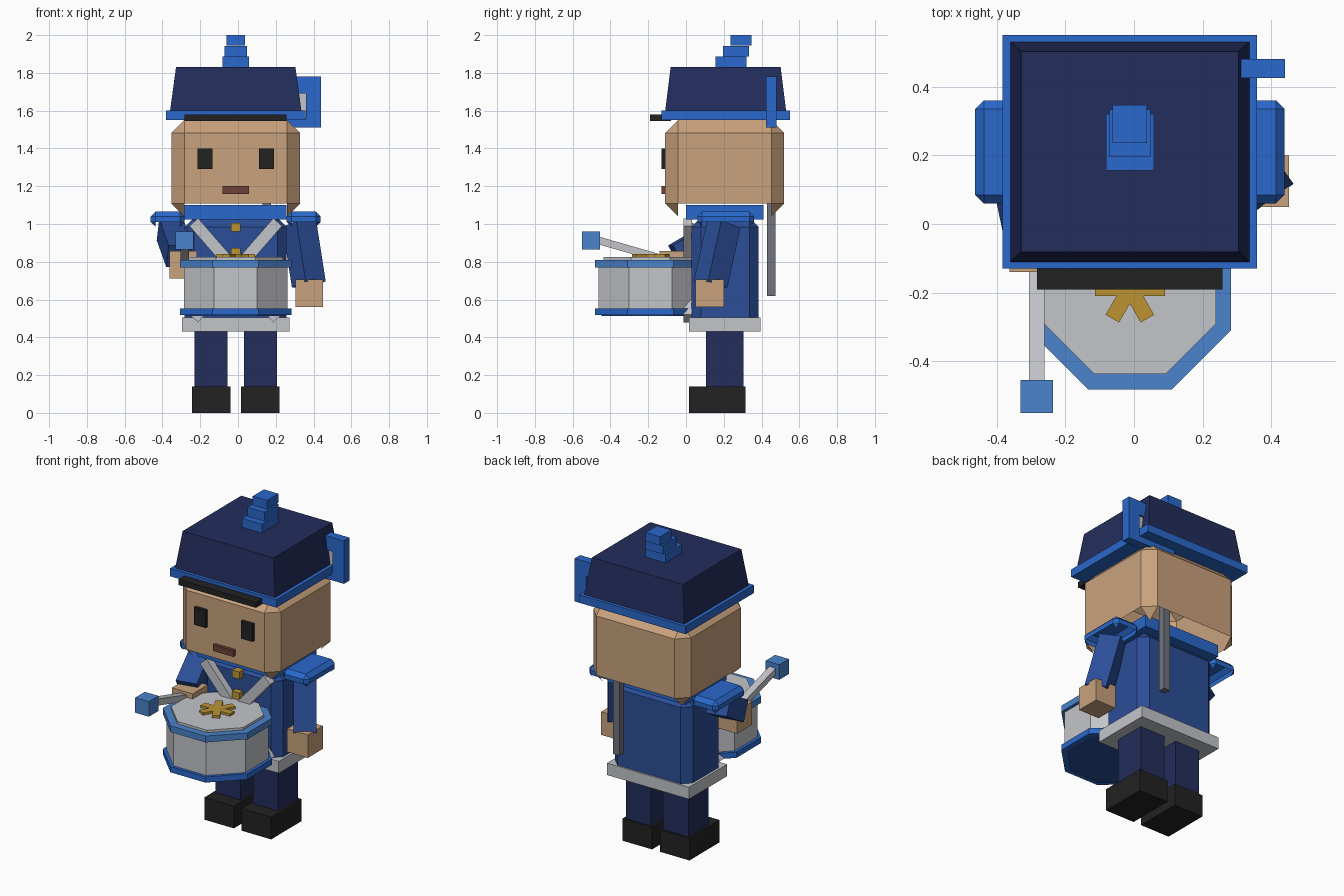
import bpy, bmesh, math
from mathutils import Vector, Matrix

if "Cube" in bpy.data.objects:
    bpy.data.objects.remove(bpy.data.objects["Cube"], do_unlink=True)

MID = -.012  # symmetry plane of the figure


def linear(channel):
    c = channel / 255
    return c / 12.92 if c <= .04045 else ((c + .055) / 1.055) ** 2.4


def material(name, hex_code):
    rgba = [linear(c) for c in bytes.fromhex(hex_code)] + [1]
    mat = bpy.data.materials.new(name)
    mat.use_nodes = True
    mat.diffuse_color = rgba
    shader = next(n for n in mat.node_tree.nodes if n.type == "BSDF_PRINCIPLED")
    shader.inputs["Base Color"].default_value = rgba
    return mat


navy = material("navy", "232D5C")
skin = material("skin", "C9A27D")
blue = material("bright blue", "2A68CC")
coat_blue = material("coat blue", "2B4E98")
pale_blue = material("pale blue", "4A83CC")
pale_grey = material("pale grey", "C4C5CA")
steel = material("steel grey", "70737F")
black = material("black", "222222")
gold = material("gold", "BC9434")
red_brown = material("red brown", "6E4038")


def finish(name, bm, mat):
    mesh = bpy.data.meshes.new(name)
    bm.to_mesh(mesh)
    bm.free()
    mesh.materials.append(mat)
    obj = bpy.data.objects.new(name, mesh)
    bpy.context.collection.objects.link(obj)
    return obj


def block(name, mat, center, size, bevel=0, top=None, open_below=False):
    """Box with optional chamfers, tapered top scale and open underside."""
    bm = bmesh.new()
    bmesh.ops.create_cube(bm, size=1)
    for v in bm.verts:
        taper = top if top and v.co.z > 0 else 1
        v.co = Vector(center) + Vector((v.co.x * size[0] * taper,
                                        v.co.y * size[1] * taper,
                                        v.co.z * size[2]))
    if bevel:
        bmesh.ops.bevel(bm, geom=bm.edges[:], offset=bevel, segments=1,
                        affect="EDGES", profile=.5)
    if open_below:
        # keep only the small corner facets underneath
        bm.normal_update()
        low = [f for f in bm.faces if f.normal.z < -.65]
        bmesh.ops.delete(bm, geom=low, context="FACES")
    return finish(name, bm, mat)


def span(name, mat, width, y, z, x=0, **options):
    """Box given by its width about the middle and its y and z ranges."""
    center = (MID + x, sum(y) / 2, sum(z) / 2)
    return block(name, mat, center, (width, y[1] - y[0], z[1] - z[0]), **options)


def bar(name, mat, start, end, wide, deep):
    """Square-ended bar running from start to end."""
    start, end = Vector(start), Vector(end)
    run = end - start
    obj = block(name, mat, (0, 0, 0), (wide, deep, run.length))
    turn = run.to_track_quat("Z", "Y").to_matrix().to_4x4()
    obj.data.transform(Matrix.Translation((start + end) / 2) @ turn)
    return obj


def octagon(name, mat, apothem, z):
    """Eight-sided drum layer."""
    bm = bmesh.new()
    radius = apothem / math.cos(math.pi / 8)
    place = (Matrix.Translation((MID, DRUM_Y, sum(z) / 2))
             @ Matrix.Rotation(math.pi / 8, 4, "Z"))
    bmesh.ops.create_cone(bm, cap_ends=True, segments=8, radius1=radius,
                          radius2=radius, depth=z[1] - z[0], matrix=place)
    return finish(name, bm, mat)


# Head and face
span("head", skin, .68, (-.11, .52), (1.04, 1.55), bevel=.068, open_below=True)
span("mouth", red_brown, .14, (-.13, -.1), (1.16, 1.2))

# Hat
span("hat_brim", blue, .74, (-.13, .55), (1.55, 1.6))
span("hat_crown", navy, .695, (-.11, .53), (1.6, 1.83), top=.91)
span("visor", black, .54, (-.19, -.08), (1.545, 1.58))
for i in range(3):
    span("plume_step", blue, .14 - .02 * i, (.155 + .04 * i, .32 + .013 * i),
         (1.83 + .057 * i, 1.886 + .057 * i))

# Pole and framed flag behind the head
POLE_Y = .452
block("flag_pole", steel, (.152, POLE_Y, 1.19), (.045, .045, 1.14))
block("flag_panel", pale_grey, (.27, POLE_Y, 1.64), (.2, .03, .2))
for x in (.14, .4):
    block("flag_side", blue, (x, POLE_Y, 1.645), (.08, .055, .27))
for z in (1.535, 1.735):
    block("flag_edge", blue, (.27, POLE_Y, z), (.34, .055, .05 if z < 1.6 else .09))

# Torso
span("coat", coat_blue, .54, (.03, .385), (.44, 1.035), bevel=.05, open_below=True)
span("collar", blue, .54, (0, .41), (1.025, 1.1))
span("belt", pale_grey, .57, (.015, .395), (.43, .505))
for z in (.85, .982):
    span("button", gold, .05, (-.005, .04), (z - .023, z + .023))

# Parts repeated on both sides
for side, label in ((-1, "right"), (1, "left")):
    span(label + "_eye", black, .08, (-.13, -.1), (1.29, 1.4), x=side * .163)
    span(label + "_leg", navy, .175, (.105, .305), (.14, .44), x=side * .13)
    span(label + "_boot", black, .205, (.015, .315), (0, .14), x=side * .13)
    span(label + "_epaulette", blue, .18, (.06, .36), (.985, 1.065),
         x=side * .36, bevel=.025, open_below=True)
    bar(label + "_strap", pale_grey, (MID + side * .222, .01, 1.01),
        (MID - side * .222, .01, .5), .045, .062)

# Lowered left arm
bar("left_sleeve", coat_blue, (.325, .2, 1), (.375, .13, .68), .13, .13)
block("left_hand", skin, (.378, .125, .633), (.145, .15, .145))

# Raised right arm with drumstick
bar("right_sleeve", coat_blue, (-.36, .19, .97), (-.31, -.05, .83), .13, .13)
block("right_hand", skin, (-.29, -.065, .785), (.145, .15, .145))
bar("drumstick", pale_grey, (-.283, -.02, .785), (-.283, -.47, .915), .045, .04)
block("drumstick_tip", pale_blue, (-.283, -.502, .913), (.095, .095, .095))

# Drum
DRUM_Y = -.187
octagon("drum_shell", pale_grey, .275, (.53, .79))
octagon("drum_top_rim", pale_blue, .294, (.77, .81))
octagon("drum_bottom_rim", blue, .294, (.517, .553))
octagon("drum_base", coat_blue, .26, (.512, .53))
octagon("drum_skin", pale_grey, .25, (.8, .825))

# Six-rayed ornament on the drum skin
for i in range(3):
    angle = i * math.pi / 3
    ray = Vector((math.cos(angle), math.sin(angle), 0)) * .102
    hub = Vector((MID, DRUM_Y, .832))
    bar("drum_ornament", gold, hub - ray, hub + ray, .045, .016 + .001 * i)
